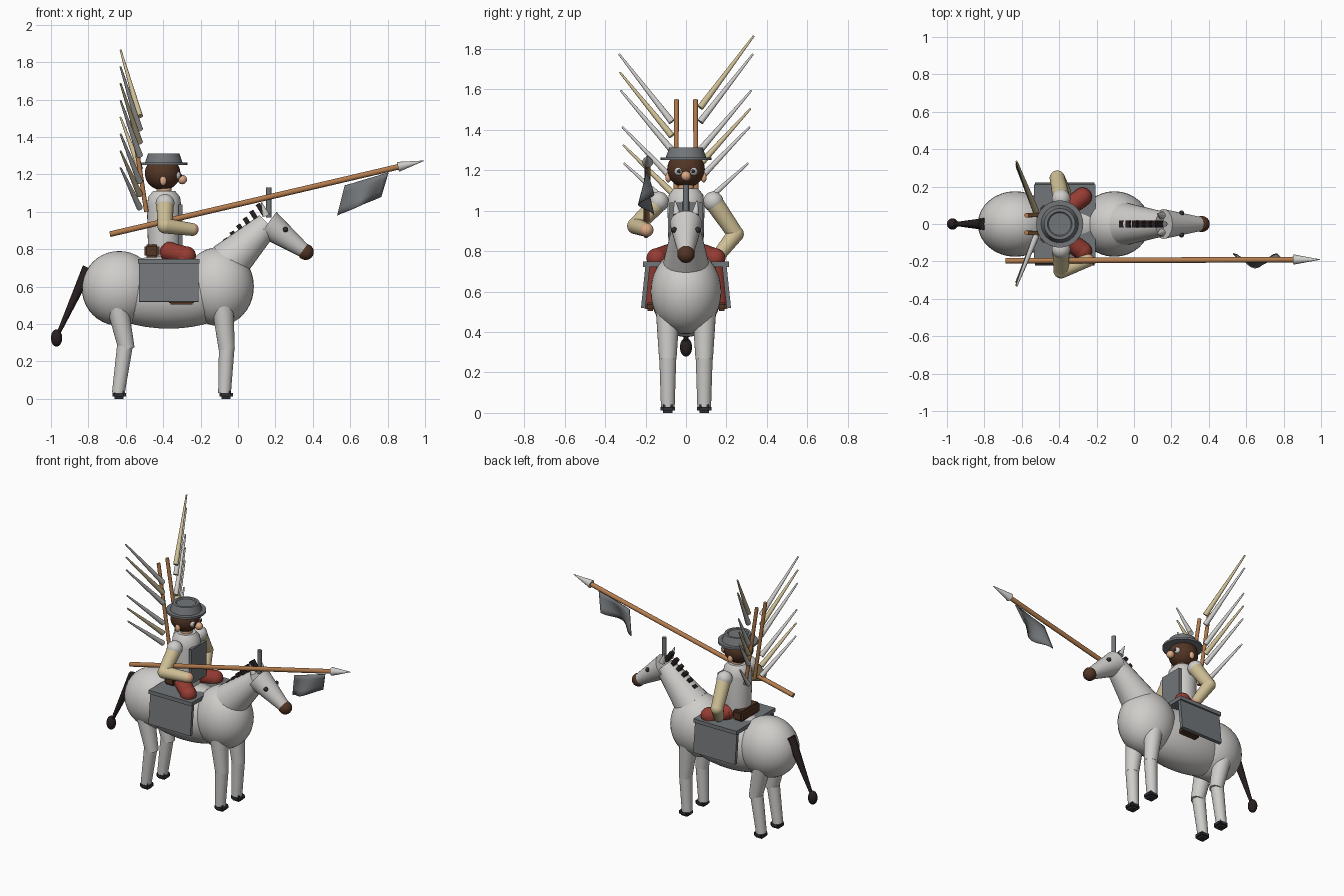
import bpy, bmesh, math
from mathutils import Vector, Matrix

if "Cube" in bpy.data.objects:
    bpy.data.objects.remove(bpy.data.objects["Cube"], do_unlink=True)


def material(name, r, g, b):
    m = bpy.data.materials.new(name)
    m.use_nodes = True
    m.diffuse_color = (r, g, b, 1)
    m.node_tree.nodes["Principled BSDF"].inputs["Base Color"].default_value = (r, g, b, 1)
    return m


WHITE = material("warm_white", 0.62, 0.61, 0.59)
GREY = material("steel_grey", 0.17, 0.18, 0.19)
BLACK = material("mane_black", 0.022, 0.014, 0.014)
HOOF = material("hoof_grey", 0.03, 0.03, 0.035)
BROWN = material("dark_brown", 0.085, 0.035, 0.018)
WOOD = material("wood", 0.45, 0.2, 0.075)
BEIGE = material("beige", 0.62, 0.52, 0.3)
RED = material("red", 0.3, 0.045, 0.032)
SKIN = material("skin", 0.72, 0.4, 0.24)


def finish(name, bm, mat, smooth=True):
    mesh = bpy.data.meshes.new(name)
    bm.to_mesh(mesh)
    bm.free()
    mesh.materials.append(mat)
    ob = bpy.data.objects.new(name, mesh)
    bpy.context.collection.objects.link(ob)
    if smooth:
        bpy.ops.object.select_all(action="DESELECT")
        ob.select_set(True)
        bpy.context.view_layer.objects.active = ob
        bpy.ops.object.shade_smooth_by_angle(angle=math.radians(40))
    return ob


def ball(name, centre, radii, mat):
    if not isinstance(radii, tuple):
        radii = (radii,) * 3
    bm = bmesh.new()
    bmesh.ops.create_uvsphere(bm, u_segments=32, v_segments=20, radius=1)
    bmesh.ops.transform(bm, verts=bm.verts, matrix=Matrix.Translation(centre) @ Matrix.Diagonal((*radii, 1)))
    return finish(name, bm, mat)


def rod(name, start, end, r1, r2, mat, sides=24):
    a, b = Vector(start), Vector(end)
    turn = (b - a).to_track_quat("Z", "Y").to_matrix().to_4x4()
    bm = bmesh.new()
    bmesh.ops.create_cone(bm, cap_ends=True, segments=sides, radius1=r1, radius2=r2,
                          depth=(b - a).length, matrix=Matrix.Translation((a + b) / 2) @ turn)
    return finish(name, bm, mat)


def box(name, centre, size, mat, axis="X", angle=0, bevel=0):
    bm = bmesh.new()
    bmesh.ops.create_cube(bm, size=1, matrix=Matrix.Diagonal((*size, 1)))
    if bevel:
        bmesh.ops.bevel(bm, geom=bm.edges[:], offset=bevel, segments=2, affect="EDGES")
    bmesh.ops.transform(bm, verts=bm.verts,
                        matrix=Matrix.Translation(centre) @ Matrix.Rotation(math.radians(angle), 4, axis))
    return finish(name, bm, mat, False)


def lathe(name, x, profile, mat):
    # Revolve (radius, height) points round a vertical axis at the given x
    bm = bmesh.new()
    verts = [bm.verts.new((x + r, 0, z)) for r, z in profile]
    edges = [bm.edges.new(pair) for pair in zip(verts, verts[1:])]
    bmesh.ops.spin(bm, geom=verts + edges, cent=(x, 0, 0), axis=(0, 0, 1), angle=math.tau, steps=32)
    bmesh.ops.remove_doubles(bm, verts=bm.verts, dist=0.0001)
    bmesh.ops.recalc_face_normals(bm, faces=bm.faces)
    return finish(name, bm, mat)


# Horse body
ball("hindquarters", (-0.635, 0, 0.59), (0.2, 0.175, 0.2), WHITE)
ball("horse_chest", (-0.105, 0, 0.6), (0.19, 0.175, 0.21), WHITE)
ball("horse_barrel", (-0.37, 0, 0.57), (0.4, 0.165, 0.195), WHITE)

# Horse neck, head, horn and mane
rod("horse_neck", (-0.05, 0, 0.73), (0.16, 0, 0.935), 0.115, 0.065, WHITE)
rod("horse_head", (0.158, 0, 0.935), (0.355, 0, 0.79), 0.08, 0.038, WHITE)
ball("horse_muzzle", (0.362, 0, 0.785), 0.043, BROWN)
rod("head_spike", (0.165, 0, 0.97), (0.165, 0, 1.13), 0.014, 0.014, GREY)
for i in range(6):
    t = i / 5
    box(f"mane_tuft_{i + 1}", (-0.05 + 0.175 * t, 0, 0.825 + 0.185 * t),
        (0.025, 0.036, 0.075), BLACK, "Y", -32)

# Tail
rod("tail", (-0.80, 0, 0.70), (-0.96, 0, 0.35), 0.032, 0.01, BLACK)
ball("tail_tuft", (-0.97, 0, 0.325), (0.03, 0.03, 0.046), BLACK)

# Saddle
box("saddle_plate", (-0.37, 0, 0.735), (0.33, 0.425, 0.026), GREY)
box("saddle_cantle", (-0.46, 0, 0.79), (0.08, 0.2, 0.07), BROWN, bevel=0.012)

for name, s in (("left", 1), ("right", -1)):
    # Horse legs
    for part, points in (("hind", (-0.65, -0.595, -0.605, -0.64, -0.635)),
                         ("fore", (-0.085, -0.06, -0.06, -0.072, -0.064))):
        top, knee, low, ankle, hoof = points
        y = 0.09 * s
        rod(f"{name}_{part}_upper_leg", (top, y, 0.52), (knee, y, 0.265), 0.06, 0.043, WHITE)
        rod(f"{name}_{part}_lower_leg", (low, y, 0.28), (ankle, y, 0.03), 0.042, 0.034, WHITE)
        box(f"{name}_{part}_hoof", (hoof, y, 0.021), (0.072, 0.072, 0.042), HOOF, bevel=0.012)
    ball(f"{name}_horse_eye", (0.254, 0.058 * s, 0.905), 0.014, HOOF)
    rod(f"{name}_horse_ear", (0.15, 0.045 * s, 0.98), (0.125, 0.055 * s, 1.05), 0.02, 0.003, WHITE)
    box(f"{name}_saddle_flap", (-0.37, 0.2 * s, 0.63), (0.32, 0.022, 0.225), GREY, "X", 6 * s)

    # Rider legs
    rod(f"{name}_thigh", (-0.38, 0.07 * s, 0.79), (-0.28, 0.14 * s, 0.765), 0.05, 0.05, RED)
    ball(f"{name}_hip", (-0.365, 0.075 * s, 0.785), 0.053, RED)
    ball(f"{name}_knee", (-0.275, 0.145 * s, 0.765), 0.05, RED)
    rod(f"{name}_shin", (-0.285, 0.15 * s, 0.765), (-0.31, 0.175 * s, 0.535), 0.04, 0.028, RED)
    box(f"{name}_boot", (-0.302, 0.177 * s, 0.525), (0.135, 0.045, 0.04), BROWN, bevel=0.008)

    # Shoulders and arms
    ball(f"{name}_shoulder", (-0.39, 0.135 * s, 1.045), 0.05, WHITE)
    shoulder = (-0.39, 0.145 * s, 1.03)
    elbow, hand = (((-0.41, 0.245, 0.885), (-0.37, 0.17, 0.79)) if s > 0
                   else ((-0.39, -0.25, 0.925), (-0.245, -0.195, 0.905)))
    rod(f"{name}_upper_arm", shoulder, elbow, 0.046, 0.04, BEIGE)
    ball(f"{name}_elbow", elbow, 0.041, BEIGE)
    rod(f"{name}_forearm", elbow, hand, 0.041, 0.034, BEIGE)
    ball(f"{name}_hand", hand, 0.034, SKIN)

    # Face details
    ball(f"{name}_eye", (-0.328, 0.035 * s, 1.195), 0.022, WHITE)
    ball(f"{name}_pupil", (-0.309, 0.035 * s, 1.195), 0.009, HOOF)
    ball(f"{name}_ear", (-0.4, 0.088 * s, 1.165), (0.018, 0.014, 0.025), SKIN)

    # Wing post and its row of feathers
    rod(f"{name}_wing_post", (-0.49, 0.05 * s, 1.0), (-0.575, 0.047 * s, 1.55), 0.012, 0.012, WOOD)
    for i in range(8):
        if i % 2 == 0 and (i % 4 == 0) != (s > 0):
            continue
        rod(f"{name}_feather_{i + 1}", (-0.525, 0.07 * s, 1.51 - 0.07 * i),
            (-0.628, (0.335 - 0.004 * i) * s, 1.865 - 0.09 * i),
            0.017, 0.005, WHITE if i % 2 else BEIGE, 12)

# Rider torso and breastplate
lathe("torso", -0.395, [(0, 0.76), (0.085, 0.76), (0.092, 1.03), (0.085, 1.08), (0.06, 1.11), (0, 1.11)], WHITE)
box("breastplate", (-0.308, 0, 0.92), (0.02, 0.165, 0.24), GREY)

# Rider head and hat
rod("neck", (-0.395, 0, 1.08), (-0.395, 0, 1.15), 0.04, 0.04, SKIN)
ball("head", (-0.403, 0, 1.205), (0.095, 0.093, 0.09), BROWN)
ball("nose", (-0.298, 0, 1.172), 0.025, SKIN)
lathe("hat", -0.397, [(0, 1.25), (0.126, 1.25), (0.126, 1.264), (0.1, 1.264),
                      (0.083, 1.312), (0.066, 1.312), (0.06, 1.306), (0, 1.306)], GREY)

# Lance and pennant
rod("lance_shaft", (-0.685, -0.197, 0.88), (0.87, -0.19, 1.243), 0.015, 0.015, WOOD)
rod("lance_tip", (0.855, -0.19, 1.24), (0.995, -0.19, 1.273), 0.027, 0.001, WHITE)

bm = bmesh.new()
COLS, ROWS = 12, 4
grid = []
for i in range(COLS + 1):
    t = i / COLS
    for j in range(ROWS + 1):
        d = j / ROWS
        wave = 0.038 * d * math.cos(math.tau * t)
        grid.append(bm.verts.new((0.57 + 0.235 * t - 0.04 * d, -0.197 + wave,
                                  1.14 + 0.07 * t - (0.16 - 0.03 * t) * d)))
for i in range(COLS):
    for j in range(ROWS):
        k = i * (ROWS + 1) + j
        bm.faces.new((grid[k], grid[k + 1], grid[k + ROWS + 2], grid[k + ROWS + 1]))
pennant = finish("pennant", bm, GREY)
solid = pennant.modifiers.new("thickness", "SOLIDIFY")
solid.thickness = 0.006
solid.offset = 0
